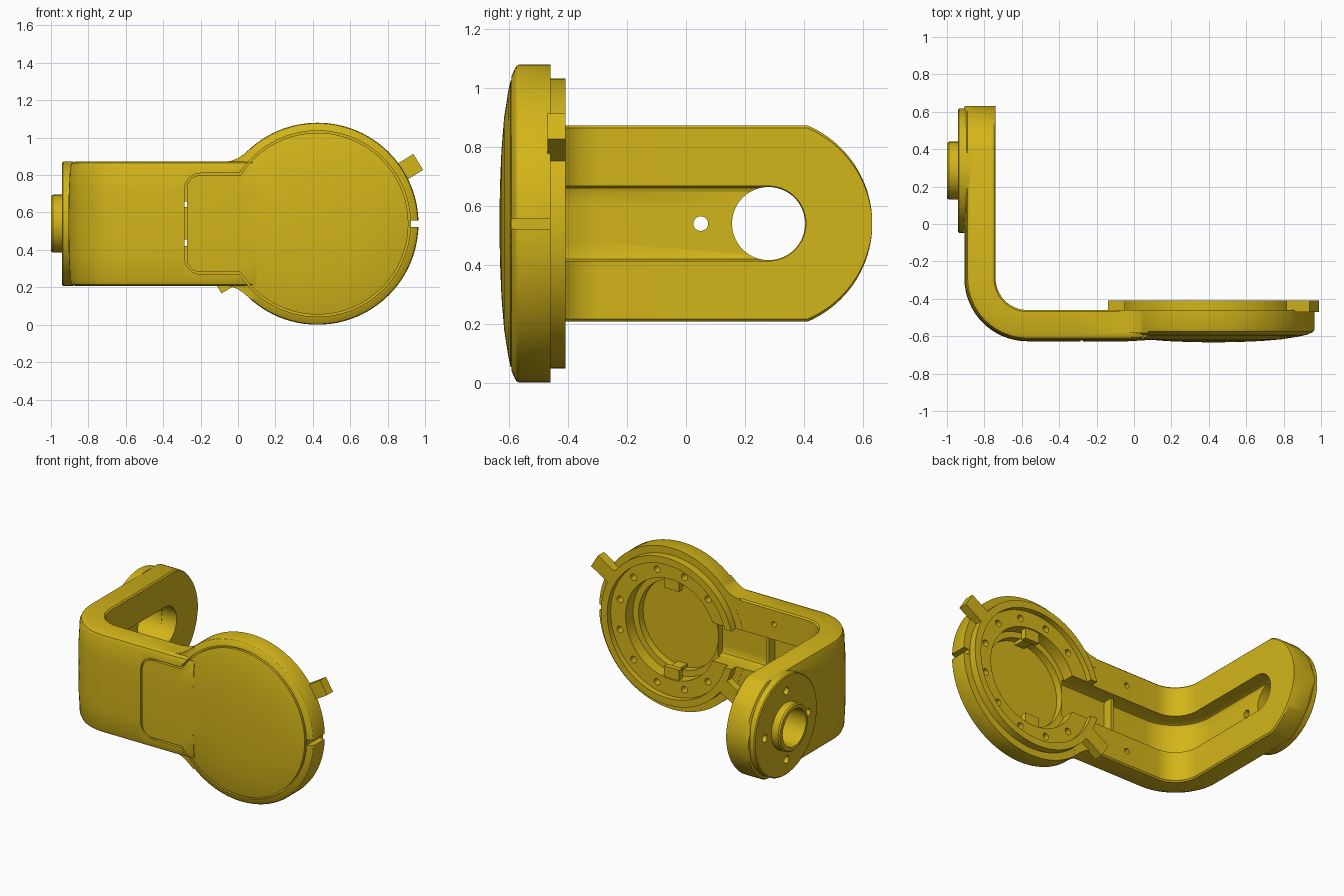
import bpy, bmesh
from math import sin, cos, pi, asin, radians

if "Cube" in bpy.data.objects:
    bpy.data.objects.remove(bpy.data.objects["Cube"])

CX, CZ = 0.425, 0.54          # head disc centre
HY = 0.285                    # hub centre on the arm

gold = bpy.data.materials.new("gold")
gold.diffuse_color = (0.65, 0.46, 0.01, 1)
gold.use_nodes = True
gold.node_tree.nodes["Principled BSDF"].inputs["Base Color"].default_value = gold.diffuse_color


def loft(name, rings, closed=False):
    bm = bmesh.new()
    rows = [[bm.verts.new(p) for p in r] for r in rings]
    n = len(rows[0])
    for a, b in zip(rows, rows[1:] + (rows[:1] if closed else [])):
        for i in range(n):
            j = (i + 1) % n
            bm.faces.new((a[i], a[j], b[j], b[i]))
    if not closed:
        bm.faces.new(rows[0])
        bm.faces.new(rows[-1])
    bmesh.ops.recalc_face_normals(bm, faces=bm.faces)
    me = bpy.data.meshes.new(name)
    bm.to_mesh(me)
    bm.free()
    ob = bpy.data.objects.new(name, me)
    bpy.context.collection.objects.link(ob)
    return ob


def lathe_y(name, prof, cx=CX, cz=CZ, n=96):
    return loft(name, [[(cx + r * cos(2 * pi * i / n), y, cz + r * sin(2 * pi * i / n))
                        for i in range(n)] for r, y in prof])


def lathe_x(name, prof, cy=HY, cz=CZ, n=80):
    return loft(name, [[(x, cy + r * cos(2 * pi * i / n), cz + r * sin(2 * pi * i / n))
                        for i in range(n)] for r, x in prof])


def prism(name, pts, y0, y1):
    return loft(name, [[(x, y, z) for x, z in pts] for y in (y0, y1)])


def box(name, x0, x1, y0, y1, z0, z1):
    return prism(name, [(x0, z0), (x1, z0), (x1, z1), (x0, z1)], y0, y1)


def sweep(name, starts, t0, t1, half, yc, R, c, bulge):
    """Section swept along the L-shaped plan, with a round end on the arm."""
    st = [(x, -0.46, 0, -1, half, t) for x, t in starts]
    for i in range(17):
        a = radians(270 - 90 * i / 16)
        st.append((-0.57 + 0.17 * cos(a), -0.29 + 0.17 * sin(a), cos(a), sin(a), half, t1))
    th = asin(min(1, half / R))
    for i in range(25):
        a = th + (0.05 - th) * i / 24
        st.append((-0.74, yc + R * cos(a), -1, 0, R * sin(a), t1))
    rings = []
    for x, y, nx, ny, h, t in st:
        k = min(c, h * 0.4)
        side = [(t0, -h + k * 0.3), (t0 + k * 0.3, -h), (t - k, -h), (t - k * 0.3, -h + k * 0.3),
                (t, -h + k), (t + bulge * 0.75, -h * 0.5)]
        sec = side + [(t + bulge, 0)] + [(a, -b) for a, b in reversed(side)]
        rings.append([(x + nx * a, y + ny * a, CZ + b) for a, b in sec])
    return loft(name, rings)


def boolean(ob, tool, op):
    m = ob.modifiers.new("b", 'BOOLEAN')
    m.operation, m.solver, m.object = op, 'EXACT', tool
    dg = bpy.context.evaluated_depsgraph_get()
    me = bpy.data.meshes.new_from_object(ob.evaluated_get(dg))
    ob.modifiers.clear()
    ob.data = me
    bpy.data.objects.remove(tool)


def tab(ang):
    c, s = cos(radians(ang)), sin(radians(ang))
    return prism("tab", [(CX + r * c - w * s, CZ + r * s + w * c)
                         for r, w in ((0.46, -0.05), (0.632, -0.05), (0.632, 0.05), (0.46, 0.05))],
                 -0.47, -0.408)


# L-shaped bracket
body = sweep("bracket_body", [(0.1, 0.15), (-0.03, 0.158), (-0.3, 0.158)],
             0, 0.158, 0.333, 0.27, 0.362, 0.03, 0.009)

# Domed head, raised ring, neck fillets, tabs and hub
adds = [
    lathe_y("head", [(0.54, -0.459), (0.54, -0.565), (0.535, -0.575), (0.525, -0.581), (0.5, -0.592),
                     (0.45, -0.603), (0.36, -0.617), (0.25, -0.626), (0.13, -0.631), (0.02, -0.633)]),
    lathe_y("ring", [(0.492, -0.408), (0.492, -0.48)]),
    tab(31.5), tab(211.5),
    lathe_x("hub", [(0.332, -0.88), (0.332, -0.935), (0.325, -0.941), (0.155, -0.942),
                    (0.155, -0.99), (0.147, -1.0)]),
]
for s in (1, -1):
    adds.append(prism("neck_fillet", [(x, CZ + s * z) for x, z in (
        (-0.08, 0.331), (-0.04, 0.335), (0.0, 0.35), (0.035, 0.375), (0.075, 0.408),
        (0.15, 0.26), (-0.08, 0.26))], -0.4585, -0.582))
for a in adds:
    boolean(body, a, 'UNION')


# Keyhole-shaped cover seam
def outline(d):
    R, h, xl, cr = 0.497 - d, 0.27 - d, -0.285 + d, 0.085 - d
    a0 = pi - asin(h / R)
    pts = [(R * cos(a) + CX, R * sin(a) + CZ, -0.578)
           for a in [-a0 + 2 * a0 * i / 72 for i in range(73)]]
    for s in (1, -1):
        arc = []
        for i in range(9):
            a = pi / 2 + pi / 2 * i / 8
            arc.append((xl + cr + cr * cos(a), CZ + s * (h - cr + cr * sin(a)), -0.608))
        pts += arc[::s]
    return pts


seam = loft("seam", [[(p[0], -0.7, p[1]), (p[0], p[2], p[1]), (q[0], q[2], q[1]), (q[0], -0.7, q[1])]
                     for p, q in zip(outline(0), outline(0.011))], True)

# Well, cable channel, hub bore, rim slot and small holes
cuts = [
    seam,
    lathe_y("well", [(0.445, -0.3), (0.445, -0.445), (0.335, -0.446), (0.335, -0.525),
                     (0.295, -0.526), (0.295, -0.575)]),
    sweep("channel", [(0.13, 0.11), (-0.2, 0.11)], -0.08, 0.11, 0.127, 0.28, 0.127, 0.02, 0.0),
    lathe_x("bore", [(0.124, -1.1), (0.124, -0.8)], 0.28),
    box("rim_slot", 0.925, 1.05, -0.66, -0.44, CZ - 0.018, CZ + 0.018),
    box("slit", -0.285, -0.273, -0.7, -0.5, 0.42, 0.455),
    box("slit", -0.285, -0.273, -0.7, -0.5, 0.63, 0.66),
]
for i in range(4):
    a = i * pi / 2
    cuts.append(lathe_x("hub_hole", [(0.025, -1.1), (0.025, -0.83)],
                        0.28 + 0.23 * cos(a), CZ + 0.23 * sin(a), 20))
for i in range(12):
    a = radians(15 + 30 * i)
    if i not in (5, 6):
        cuts.append(lathe_y("flange_hole", [(0.022, -0.4), (0.022, -0.51)],
                            CX + 0.39 * cos(a), CZ + 0.39 * sin(a), 20))
for s in (1, -1):
    cuts.append(lathe_y("bracket_hole", [(0.018, -0.4), (0.018, -0.53)], -0.33, CZ + s * 0.23, 20))
for c in cuts:
    boolean(body, c, 'DIFFERENCE')

# Clips inside the well and rib across the channel
for s, nm in ((1, "upper_clip"), (-1, "lower_clip")):
    z = sorted((CZ + s * 0.262, CZ + s * 0.345))
    box(nm, CX - 0.055, CX + 0.055, -0.49, -0.455, *z)
    box(nm + "_post", CX - 0.035, CX + 0.035, -0.58, -0.47, *sorted((CZ + s * 0.27, CZ + s * 0.295)))
box("channel_rib", -0.26, -0.24, -0.58, -0.505, CZ - 0.13, CZ + 0.13)

for ob in bpy.context.scene.objects:
    ob.data.materials.clear()
    ob.data.materials.append(gold)
    bpy.ops.object.select_all(action='DESELECT')
    ob.select_set(True)
    bpy.context.view_layer.objects.active = ob
    bpy.ops.object.shade_smooth_by_angle(angle=radians(30))
